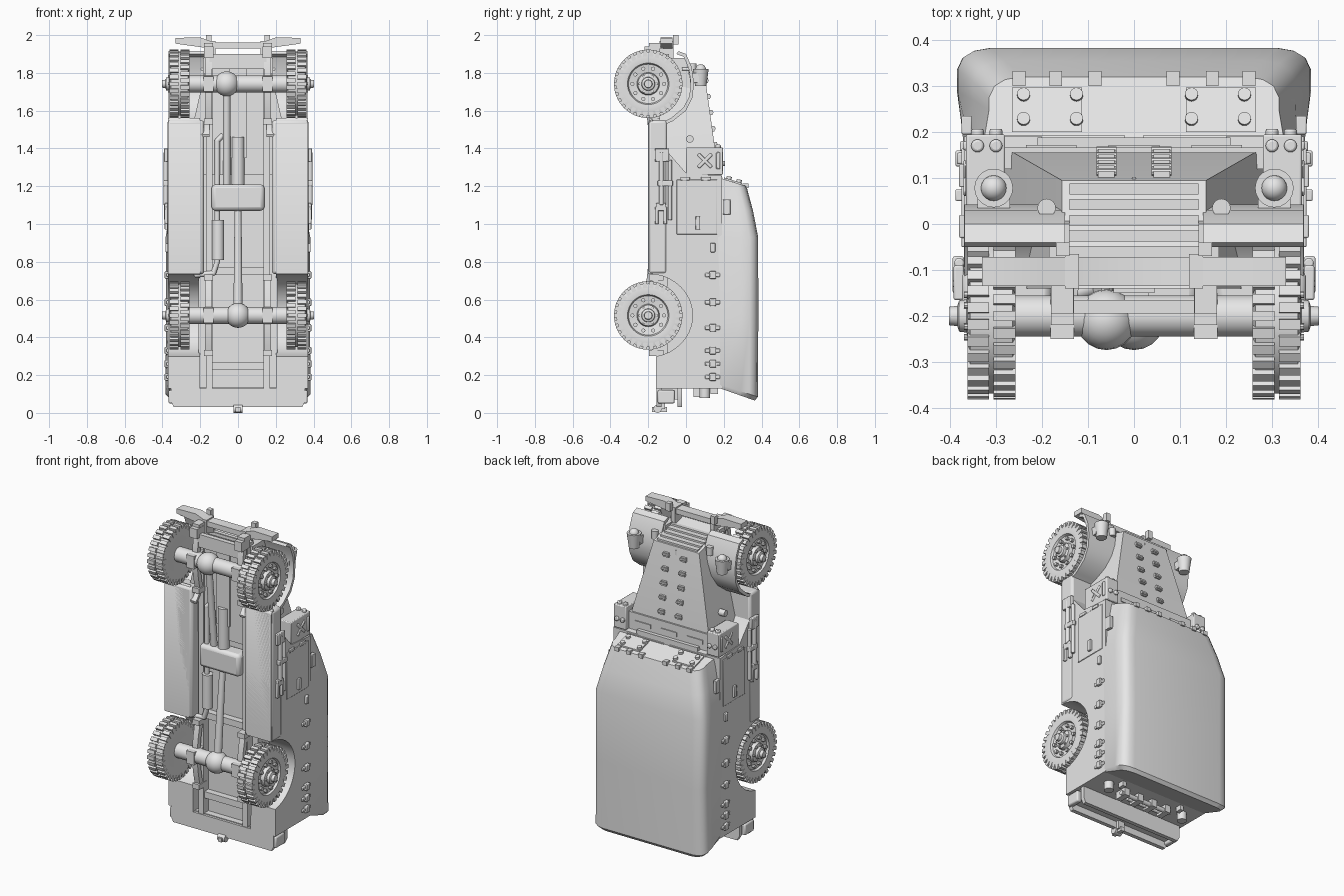
import bpy, bmesh
from math import sin, cos, pi, radians
from mathutils import Matrix, Vector

cube = bpy.data.objects.get("Cube")
if cube:
    bpy.data.objects.remove(cube, do_unlink=True)

grey = bpy.data.materials.new("plain grey")
grey.use_nodes = True
shade = (.8, .8, .8, 1)
grey.diffuse_color = shade
for node in grey.node_tree.nodes:
    if node.type == 'BSDF_PRINCIPLED':
        node.inputs["Base Color"].default_value = shade


class Part:
    """Collects simple solids into one named mesh object."""

    def __init__(self, name):
        self.name, self.bm = name, bmesh.new()

    def box(self, x, y, z, turn=None):
        centre = Vector([sum(r) / 2 for r in (x, y, z)])
        size = [abs(r[1] - r[0]) for r in (x, y, z)] + [1]
        matrix = Matrix.Translation(centre) @ Matrix.Diagonal(size)
        if turn:
            matrix = turn @ matrix
        bmesh.ops.create_cube(self.bm, size=1, matrix=matrix)
        return self

    def rod(self, a, b, r, end=None, sides=16):
        a, b = Vector(a), Vector(b)
        turn = (b - a).to_track_quat('Z', 'Y').to_matrix().to_4x4()
        bmesh.ops.create_cone(self.bm, cap_ends=True, segments=sides, radius1=r,
                              radius2=r if end is None else end, depth=(b - a).length,
                              matrix=Matrix.Translation((a + b) / 2) @ turn)
        return self

    def pipe(self, points, r):
        for a, b in zip(points, points[1:]):
            self.rod(a, b, r).ball(b, r)
        return self

    def ball(self, centre, r):
        bmesh.ops.create_uvsphere(self.bm, u_segments=20, v_segments=12, radius=r,
                                  matrix=Matrix.Translation(centre))
        return self

    def loft(self, rings):
        rows = [[self.bm.verts.new(p) for p in ring] for ring in rings]
        for low, high in zip(rows, rows[1:]):
            for i in range(len(low)):
                self.bm.faces.new((low[i - 1], low[i], high[i], high[i - 1]))
        self.bm.faces.new(rows[0])
        self.bm.faces.new(rows[-1])
        return self

    def prism(self, axis, points, start, end):
        place = {'x': lambda p, t: (t, p[0], p[1]), 'y': lambda p, t: (p[0], t, p[1])}[axis]
        return self.loft([[place(p, t) for p in points] for t in (start, end)])

    def done(self, mirror=False, bevel=0):
        bmesh.ops.recalc_face_normals(self.bm, faces=self.bm.faces)
        for face in self.bm.faces:
            face.smooth = True
        for edge in self.bm.edges:
            edge.smooth = edge.calc_face_angle(0) < radians(35)
        mesh = bpy.data.meshes.new(self.name)
        self.bm.to_mesh(mesh)
        self.bm.free()
        mesh.materials.append(grey)
        obj = bpy.data.objects.new(self.name, mesh)
        bpy.context.collection.objects.link(obj)
        if bevel:
            mod = obj.modifiers.new("bevel", 'BEVEL')
            mod.width, mod.segments, mod.limit_method = bevel, 2, 'ANGLE'
        if mirror:
            obj.modifiers.new("mirror", 'MIRROR')


AXLE_Y, FRONT_Z, REAR_Z = -.2, 1.742, .516

# Canvas roof and upper cab, lofted from tail to windscreen
def roof_ring(base_z, top_z, base_w, top_w, base_y, top_y):
    half = [(base_w, base_y), (top_w, base_y + .55 * (top_y - base_y)), (top_w, top_y - .045),
            (top_w - .012, top_y - .02), (top_w - .035, top_y - .006), (top_w - .07, top_y)]
    ring = half + [(-x, y) for x, y in reversed(half)]
    blend = lambda y: base_z + (top_z - base_z) * (y - base_y) / (top_y - base_y)
    return [(x, y, blend(y)) for x, y in ring]

Part("canvas_roof").loft([
    roof_ring(.13, .065, .365, .365, .18, .365), roof_ring(.15, .085, .37, .385, .18, .38),
    roof_ring(.5, .5, .37, .38, .18, .383), roof_ring(.93, .93, .37, .383, .17, .382),
    roof_ring(1.1, 1.07, .355, .35, .165, .355),
    roof_ring(1.25, 1.2, .33, .315, .16, .32)]).done()

# Body sides with rear wheel arch, and the floor between them
arch = [(AXLE_Y + .235 * cos(a), REAR_Z + .22 * sin(a))
        for a in [radians(90 - 170 * i / 18) for i in range(19)]]
Part("body_side").prism('x', [(-.16, .13), (.19, .13), (.19, 1.255), (0, 1.27), (-.13, 1.42),
                              (-.18, 1.56), (-.2, 1.53)] + arch, .2, .37).done(mirror=True)
Part("body_floor").box((-.21, .21), (-.1, .188), (.13, 1.28)).done()
Part("side_sill").box((.18, .374), (-.2, -.1), (.735, 1.55)).done(mirror=True, bevel=.015)

# Bonnet with sloping grille
def bonnet_ring(base_z, top_z, base_w, top_w, top_y):
    return [(-base_w, -.14, base_z), (base_w, -.14, base_z), (top_w, top_y, top_z),
            (-top_w, top_y, top_z)]

Part("bonnet").loft([bonnet_ring(1.26, 1.26, .3, .285, .16), bonnet_ring(1.39, 1.39, .27, .262, .155),
                     bonnet_ring(1.89, 1.82, .155, .157, .095)]).done()
grille = Part("grille_slats")
for i in range(5):
    y = -.06 + i * .034
    z = 1.89 - (y + .14) * .3
    grille.box((-.14, .14), (y - .012, y + .012), (z - .02, z + .008))
grille.box((-.15, .15), (-.195, -.165), (1.82, 1.9)).done()

clips = Part("bonnet_clips")
for i in range(5):
    z = 1.42 + i * .085
    y = .155 - (z - 1.39) * .14
    for x in (-.06, .06):
        clips.box((x - .018, x + .018), (y - .01, y + .012), (z - .014, z + .014))
        clips.rod((x - .022, y + .01, z), (x + .022, y + .01, z), .008, sides=8)
clips.box((-.004, .004), (.09, .102), (1.4, 1.8)).done()

# Cowl bar and side stowage boxes
cowl = Part("cowl_bar").box((-.3, .3), (.12, .166), (1.27, 1.37))
for x in (-.18, 0, .18):
    cowl.box((x - .055, x + .055), (.16, .172), (1.3, 1.325))
cowl.done()
stowage = Part("stowage_box").box((.28, .365), (.0, .195), (1.26, 1.405))
for sign in (-1, 1):
    turn = Matrix.Translation((.366, .1, 1.335)) @ Matrix.Rotation(sign * pi / 4, 4, 'X')
    stowage.box((-.005, .005), (-.05, .05), (-.009, .009), turn)
for x in (.3, .34):
    stowage.rod((x, .17, 1.4), (x, .17, 1.42), .014)
    stowage.rod((x, .17, 1.32), (x, .207, 1.32), .014)
stowage.box((.36, .372), (.16, .18), (1.29, 1.38)).done(mirror=True, bevel=.005)

# Windscreen panels, bolts and hinge clips, following the slope
slope = lambda y: 1.25 - (y - .16) * .31
screen = Part("windscreen_panel")
screen.prism('x', [(y, slope(y) + t) for y, t in ((.2, 0), (.2, .009), (.297, .009), (.297, 0))], .113, .265)
screen.prism('x', [(y, slope(y) + t) for y, t in ((.175, 0), (.175, .006), (.192, .006), (.192, 0))], .02, .28)
for x in (.125, .24):
    for y in (.225, .278):
        screen.rod((x, y, slope(y)), (x, y + .005, slope(y) + .022), .014)
for x in (.085, .17, .25):
    screen.box((x - .014, x + .014), (.3, .332), (1.19, 1.215))
screen.done(mirror=True)

# Front fenders and lamps
outer = [(-.04, 1.915), (0, 1.9), (.03, 1.83), (.042, 1.75), (.035, 1.67), (0, 1.6),
         (-.07, 1.545), (-.15, 1.51), (-.195, 1.46)]
inner = [(-.05, 1.9), (-.012, 1.885), (.015, 1.82), (.025, 1.75), (.018, 1.675), (-.015, 1.615),
         (-.08, 1.56), (-.16, 1.525), (-.2, 1.475)]
Part("front_fender").prism('x', outer + inner[::-1], .15, .368).done(mirror=True)
Part("inner_fender").prism('x', [(-.12, 1.88), (-.0, 1.88), (.025, 1.75), (0, 1.6), (-.12, 1.5)],
                           .14, .185).done(mirror=True)
Part("headlamp").rod((.305, .078, 1.73), (.305, .078, 1.82), .03, .042, 20) \
    .ball((.305, .078, 1.818), .028).box((.27, .34), (.02, .07), (1.75, 1.8)).done(mirror=True)
Part("marker_lamp").rod((.19, .035, 1.8), (.19, .035, 1.85), .02) \
    .rod((.19, -.02, 1.82), (.19, .035, 1.82), .008).done(mirror=True)
Part("side_lamp").rod((.25, .02, 1.45), (.29, .02, 1.45), .02).done(mirror=True)

# Front bumper with hooks
half = [(.13, 1.962), (.2, 1.988), (.33, 1.985), (.33, 1.955), (.26, 1.945), (.15, 1.93)]
Part("front_bumper").prism('y', half + [(-x, z) for x, z in reversed(half)], -.135, -.072).done()
Part("bumper_bracket").box((.12, .15), (-.14, -.065), (1.87, 1.97)) \
    .box((.14, .17), (-.07, -.04), (1.95, 2)) \
    .box((.13, .18), (-.22, -.14), (1.88, 1.94)).done(mirror=True)

# Wheels: revolved tyre and rim, staggered tread lugs, wheel nuts
profile = [(.27, .06), (.264, .1), (.258, .145), (.264, .168), (.356, .168), (.362, .145),
           (.358, .11), (.345, .104), (.338, .06), (.36, .055), (.364, .036), (.38, .034),
           (.384, .022), (.402, .02)]
for name, z in (("front_wheel", FRONT_Z), ("rear_wheel", REAR_Z)):
    hub = Matrix.Translation((0, AXLE_Y, z))
    wheel = Part(name)
    wheel.loft([[hub @ Vector((x, r * cos(i * pi / 24), r * sin(i * pi / 24))) for i in range(48)]
                for x, r in profile])
    for i in range(60):
        side = (.258, .305) if i % 2 else (.315, .362)
        wheel.box(side, (.145, .181), (-.011, .011), hub @ Matrix.Rotation(i * pi / 30, 4, 'X'))
    for count, r, size in ((10, .084, .011), (6, .046, .007)):
        for i in range(count):
            a = 2 * pi * i / count
            y, h = AXLE_Y + r * cos(a), z + r * sin(a)
            wheel.rod((.335, y, h), (.358 if count > 6 else .37, y, h), size, sides=8)
    wheel.done(mirror=True)

# Axles, differentials and drive train
for name, x, z in (("front_axle", -.06, FRONT_Z), ("rear_axle", 0, REAR_Z)):
    Part(name).rod((-.27, AXLE_Y, z), (.27, AXLE_Y, z), .045, sides=24) \
        .ball((x, AXLE_Y - .008, z), .066).done()
Part("front_shaft").rod((-.06, AXLE_Y, 1.7), (-.06, -.15, 1.2), .02).done()
Part("rear_shaft").rod((0, AXLE_Y, .55), (0, -.15, 1.1), .024, .018).done()
Part("transfer_case").box((-.14, .14), (-.19, -.09), (1.07, 1.21)).done(bevel=.02)
Part("gearbox").box((-.045, .045), (-.15, -.09), (1.35, 1.85)).rod((0, -.14, 1.2), (0, -.14, 1.46), .035).done()
Part("exhaust_pipe").pipe([(-.08, -.14, 1.47), (-.11, -.15, 1.44), (-.11, -.15, .8),
                           (-.13, -.15, .74), (-.22, -.15, .73)], .014) \
    .rod((-.105, -.15, .81), (-.105, -.15, 1.02), .032).done()

# Frame rails, leaf springs and cross members
Part("frame_rail").box((.135, .17), (-.15, -.09), (.13, 1.9)).done(mirror=True)
for name, z in (("front_spring", FRONT_Z), ("rear_spring", REAR_Z)):
    bow = [(i / 5, -.175 - .03 * (1 - (i / 5) ** 2)) for i in range(-5, 6)]
    points = [(y, z + t * .2) for t, y in bow]
    spring = Part(name).prism('x', points + [(y + .03, h) for y, h in reversed(points)], .138, .174)
    for end in (-.2, .2):
        spring.box((.132, .18), (-.195, -.12), (z + end - .016, z + end + .016))
    spring.box((.13, .182), (-.25, -.15), (z - .04, z + .04)).done(mirror=True)
for i, z in enumerate((.25, .75, 1.5)):
    Part("cross_member").box((-.16, .16), (-.14, -.095), (z - .02, z + .02)).done()

# Side clips, door panel and tools
clips = Part("side_clips")
for z in (.19, .26, .33, .45, .585, .73):
    clips.box((.365, .378), (.1, .18), (z - .01, z + .01))
    clips.box((.365, .388), (.125, .16), (z - .02, z + .02))
clips.box((.365, .385), (.13, .155), (.85, .9)).done(mirror=True, bevel=.004)
Part("door_panel").box((.366, .375), (-.05, .165), (.945, 1.235)).box((.37, .388), (.05, .075), (.97, 1.04)) \
    .box((.352, .375), (.195, .235), (1.05, 1.13)).box((.36, .38), (-.03, .02), (1.23, 1.25)) \
    .box((.36, .38), (.08, .13), (1.23, 1.25)).done(mirror=True, bevel=.003)
Part("side_tools").rod((.382, -.13, 1.1), (.382, -.13, 1.38), .013).rod((.38, -.085, 1.02), (.38, -.085, 1.34), .011) \
    .box((.37, .392), (-.165, -.09), (1.33, 1.4)).box((.37, .39), (-.16, -.105), (1.07, 1.11)) \
    .box((.37, .39), (-.165, -.145), (1, 1.09)).box((.37, .39), (-.12, -.1), (1, 1.09)) \
    .box((.37, .394), (-.15, -.07), (1.2, 1.23)).done(mirror=True, bevel=.004)

# Rear bumper channel, tow hook and tail fittings
channel = [(-.34, .03), (.34, .03), (.355, .06), (.355, .13), (-.355, .13), (-.355, .06)]
Part("rear_bumper").prism('y', channel, -.155, -.13).prism('y', channel, -.045, -.02) \
    .box((-.34, .34), (-.14, -.03), (.07, .135)).done()
Part("bumper_end").box((.335, .368), (-.15, -.06), (.05, .12)).done(mirror=True, bevel=.008)
Part("tow_hook").box((-.022, .022), (-.15, -.11), (.02, .09)).rod((-.025, -.15, .022), (.025, -.15, .022), .022) \
    .box((-.012, .012), (-.18, -.1), (.005, .03)).done()
tail = Part("tail_tool_rack").rod((-.18, .1, .1), (.18, .1, .1), .014).rod((-.13, .06, .105), (.1, .06, .105), .01)
for x in (-.15, -.05, .05, .15):
    tail.box((x - .018, x + .018), (.04, .12), (.085, .135))
tail.done()
Part("tail_lamp").rod((.27, .1, .135), (.27, .1, .08), .028).box((.2, .225), (.13, .17), (.1, .135)).done(mirror=True)
